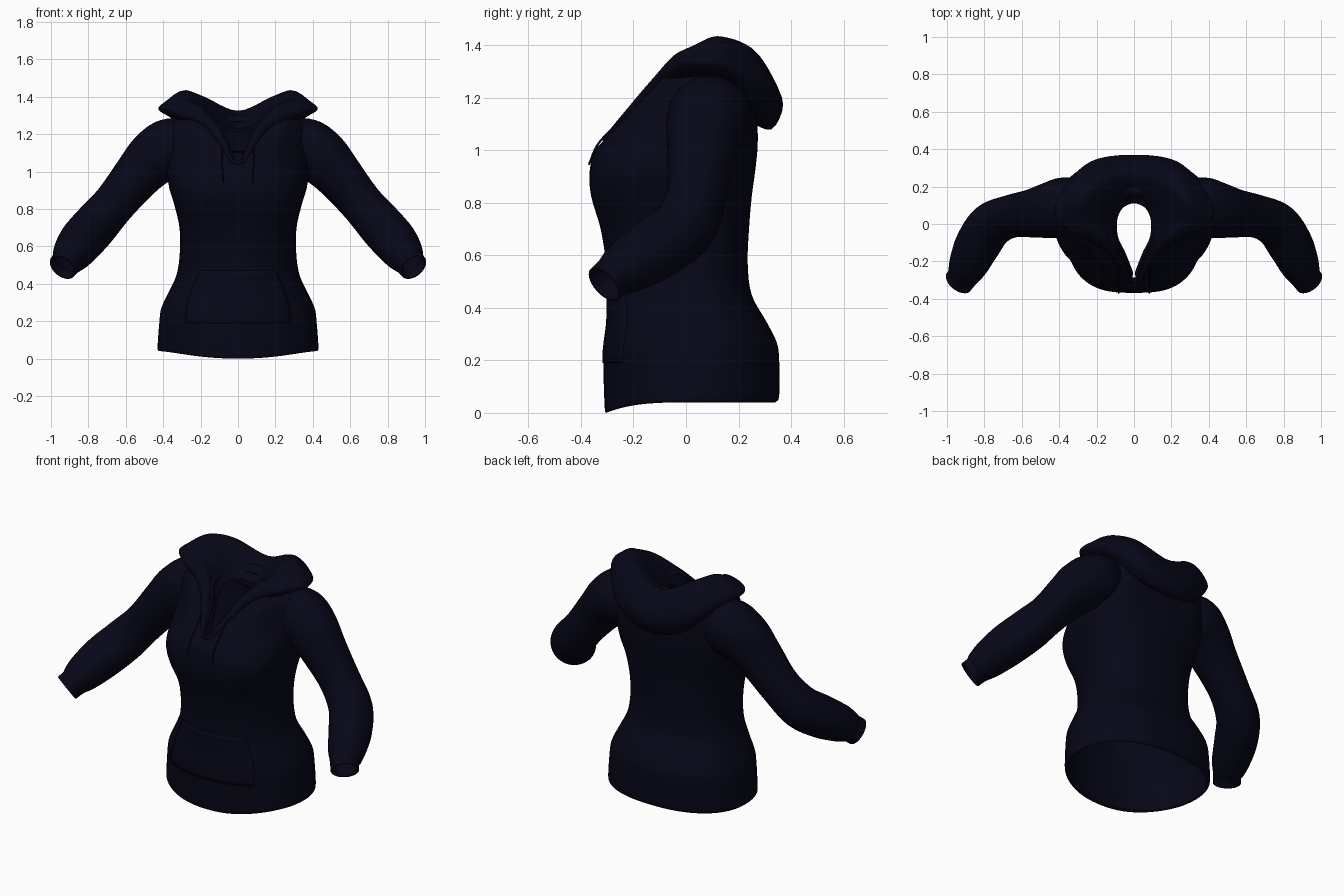
import bpy, bmesh, math
from mathutils import Vector

if "Cube" in bpy.data.objects:
    bpy.data.objects.remove(bpy.data.objects["Cube"], do_unlink=True)

NAVY = (0.002, 0.002, 0.009, 1)
cloth = bpy.data.materials.new("dark navy cloth")
cloth.use_nodes = True
cloth.diffuse_color = NAVY
shader = cloth.node_tree.nodes["Principled BSDF"]
shader.inputs["Base Color"].default_value = NAVY
shader.inputs["Roughness"].default_value = 0.9


def smooth_path(keys, steps):
    """Catmull-Rom through tuples of any length."""
    pts = [Vector(k) for k in keys]
    pts = [2 * pts[0] - pts[1]] + pts + [2 * pts[-1] - pts[-2]]
    out = []
    for i in range(1, len(pts) - 2):
        a, b, c, d = pts[i - 1:i + 3]
        for s in range(steps):
            t = s / steps
            out.append(0.5 * (2 * b + (c - a) * t + (2 * a - 5 * b + 4 * c - d) * t ** 2
                              + (3 * b - a - 3 * c + d) * t ** 3))
    return out + [pts[-2]]


def loft(name, rows, closed, thickness=0.0):
    """Skin rows of points into a smooth cloth surface."""
    bm = bmesh.new()
    grid = [[bm.verts.new(p) for p in row] for row in rows]
    n = len(rows[0])
    for r0, r1 in zip(grid, grid[1:]):
        for j in range(n if closed else n - 1):
            k = (j + 1) % n
            bm.faces.new((r0[j], r0[k], r1[k], r1[j]))
    bmesh.ops.recalc_face_normals(bm, faces=bm.faces)
    mesh = bpy.data.meshes.new(name)
    bm.to_mesh(mesh)
    bm.free()
    mesh.materials.append(cloth)
    obj = bpy.data.objects.new(name, mesh)
    bpy.context.collection.objects.link(obj)
    if thickness:
        mod = obj.modifiers.new("cloth thickness", "SOLIDIFY")
        mod.thickness = thickness
        mod.offset = -1
    bpy.ops.object.select_all(action="DESELECT")
    obj.select_set(True)
    bpy.context.view_layer.objects.active = obj
    bpy.ops.object.shade_smooth_by_angle(angle=math.radians(50))


# Torso rings: side height, front dip, half width, front y, back y, front and back roundness
TORSO = [
    (0.04, 0.04, 0.425, -0.305, 0.34, 2.2, 2.3), (0.065, 0.04, 0.43, -0.31, 0.355, 2.2, 2.3),
    (0.2, 0.01, 0.42, -0.315, 0.355, 2.2, 2.3), (0.27, 0, 0.41, -0.31, 0.345, 2.2, 2.3),
    (0.35, 0, 0.373, -0.30, 0.305, 2.2, 2.3), (0.45, 0, 0.328, -0.30, 0.25, 2.2, 2.3),
    (0.57, 0, 0.311, -0.305, 0.235, 2.3, 2.3), (0.7, 0, 0.313, -0.325, 0.24, 2.5, 2.4),
    (0.82, 0, 0.34, -0.36, 0.25, 2.9, 2.4), (0.91, 0, 0.367, -0.368, 0.262, 2.8, 2.6),
    (1.0, 0.01, 0.38, -0.352, 0.272, 2.2, 2.8), (1.08, 0.05, 0.385, -0.33, 0.273, 1.7, 3.1),
    (1.17, 0.13, 0.385, -0.315, 0.268, 1.4, 3.2), (1.24, 0.19, 0.37, -0.305, 0.25, 1.3, 3.1),
    (1.285, 0.24, 0.31, -0.305, 0.22, 1.3, 2.7), (1.3, 0.26, 0.22, -0.305, 0.17, 1.4, 2.4),
    (1.27, 0.235, 0.12, -0.295, 0.14, 1.5, 2.4),
]
MID_Y = 0.03
SIDES = 72
torso_keys = smooth_path(TORSO, 4)


def power(v, p):
    return math.copysign(abs(v) ** (2 / p), v)


rows = []
for z, dip, half, front, back, p_front, p_back in torso_keys:
    row = []
    sharpness = 3 if z < 0.5 else 5
    for j in range(SIDES):
        s, c = math.sin(math.tau * j / SIDES), math.cos(math.tau * j / SIDES)
        p, depth = (p_front, MID_Y - front) if c < 0 else (p_back, back - MID_Y)
        height = z - dip * max(0, -c) ** sharpness
        # the chest slopes straight back from bust to collar
        chest = -0.35 + 0.95 * (height - 1) if height > 0.99 else front
        row.append((half * power(s, p), max(chest, MID_Y + depth * power(c, p)), height))
    rows.append(row)
loft("torso", rows, True, 0.012)


def front_y(x, z):
    """Depth of the torso front at a point."""
    after = [k for k in torso_keys if k[0] > z][0]
    before = [k for k in torso_keys if k[0] <= z][-1]
    key = before.lerp(after, (z - before[0]) / (after[0] - before[0]))
    p = key[5]
    return MID_Y - (MID_Y - key[3]) * (1 - min(1, abs(x) / key[2]) ** p) ** (1 / p)


# Front pocket with slanted hand openings
rows = []
for i in range(13):
    t = i / 12
    z = 0.19 + 0.28 * t
    half = 0.28 - 0.11 * max(0, t - 0.25) ** 1.3
    rows.append([(half * u / 14, front_y(half * u / 14, z) - 0.004, z) for u in range(-14, 15)])
loft("front_pocket", rows, False, 0.01)

# Sleeves: centre x, y, z and radius from shoulder to cuff
SLEEVE = [
    (0.27, 0.09, 1.135, 0.135), (0.36, 0.09, 1.125, 0.16), (0.45, 0.073, 1.07, 0.15),
    (0.54, 0.058, 0.975, 0.13), (0.66, 0.04, 0.83, 0.115), (0.765, -0.008, 0.71, 0.122),
    (0.835, -0.11, 0.63, 0.121), (0.88, -0.205, 0.57, 0.108), (0.903, -0.255, 0.536, 0.093),
    (0.915, -0.28, 0.517, 0.081), (0.938, -0.31, 0.49, 0.079),
]
path = smooth_path(SLEEVE, 6)
for side, label in ((1, "left"), (-1, "right")):
    rows = []
    for i, key in enumerate(path):
        step = path[min(i + 1, len(path) - 1)] - path[max(i - 1, 0)]
        along = Vector(step[:3]).normalized()
        across = along.cross(Vector((0.5, 0.3, 1))).normalized()
        up = across.cross(along)
        row = []
        for j in range(32):
            a = math.tau * j / 32
            p = Vector(key[:3]) + (across * math.cos(a) + up * math.sin(a)) * key[3]
            row.append((side * p.x, p.y, p.z))
        rows.append(row)
    loft(label + "_sleeve", rows, True, 0.01)

# Lowered hood: rails run from the back centre round to the tip of the neck opening
TUCK = [(0, 0.24, 1.11), (0.2, 0.22, 1.15), (0.3, 0.14, 1.27), (0.32, 0.03, 1.28),
        (0.25, -0.045, 1.25), (0.14, -0.11, 1.2), (0.03, -0.29, 1.035)]
LOWER = [(0, 0.325, 1.08), (0.2, 0.29, 1.13), (0.345, 0.18, 1.275), (0.395, 0.05, 1.31),
         (0.32, -0.045, 1.295), (0.165, -0.132, 1.23), (0.03, -0.313, 1.04)]
BULGE = [(0, 0.37, 1.175), (0.23, 0.335, 1.22), (0.375, 0.19, 1.32), (0.425, 0.05, 1.335),
         (0.335, -0.05, 1.325), (0.155, -0.14, 1.25), (0.025, -0.318, 1.045)]
CREST = [(0, 0.325, 1.275), (0.22, 0.28, 1.355), (0.345, 0.16, 1.385), (0.4, 0.035, 1.36),
         (0.3, -0.05, 1.35), (0.13, -0.14, 1.258), (0.02, -0.318, 1.045)]
RIM = [(0, 0.27, 1.325), (0.18, 0.22, 1.4), (0.28, 0.12, 1.435), (0.3, 0.03, 1.4),
       (0.22, -0.05, 1.355), (0.105, -0.137, 1.245), (0.015, -0.313, 1.04)]
LINING = [(0, 0.19, 1.29), (0.12, 0.15, 1.34), (0.18, 0.08, 1.36), (0.18, 0.0, 1.335),
          (0.14, -0.065, 1.29), (0.08, -0.14, 1.21), (0.01, -0.295, 1.035)]
NECK = [(0, 0.11, 1.23), (0.055, 0.09, 1.24), (0.085, 0.04, 1.24), (0.092, -0.02, 1.22),
        (0.08, -0.085, 1.18), (0.045, -0.155, 1.12), (0.004, -0.26, 1.02)]
rails = []
for rail in (TUCK, LOWER, BULGE, CREST, RIM, LINING, NECK):
    mirrored = [(-x, y, z) for x, y, z in rail[:0:-1]]
    rails.append(smooth_path(mirrored + rail, 6))
loft("hood", [smooth_path(section, 4) for section in zip(*rails)], False)

# Drawstrings hanging from the neck opening
for side, label in ((1, "left"), (-1, "right")):
    curve = bpy.data.curves.new(label + "_drawstring", "CURVE")
    curve.dimensions = "3D"
    curve.bevel_depth = 0.004
    curve.bevel_resolution = 2
    curve.use_fill_caps = True
    cord = [(0.085, -0.15, 1.22), (0.085, -0.205, 1.165), (0.084, -0.28, 1.085),
            (0.083, -0.338, 1.02), (0.082, -0.37, 0.945)]
    spline = curve.splines.new("POLY")
    points = smooth_path(cord, 4)
    spline.points.add(len(points) - 1)
    for point, p in zip(spline.points, points):
        point.co = (side * p.x, p.y, p.z, 1)
    curve.materials.append(cloth)
    bpy.context.collection.objects.link(bpy.data.objects.new(label + "_drawstring", curve))
